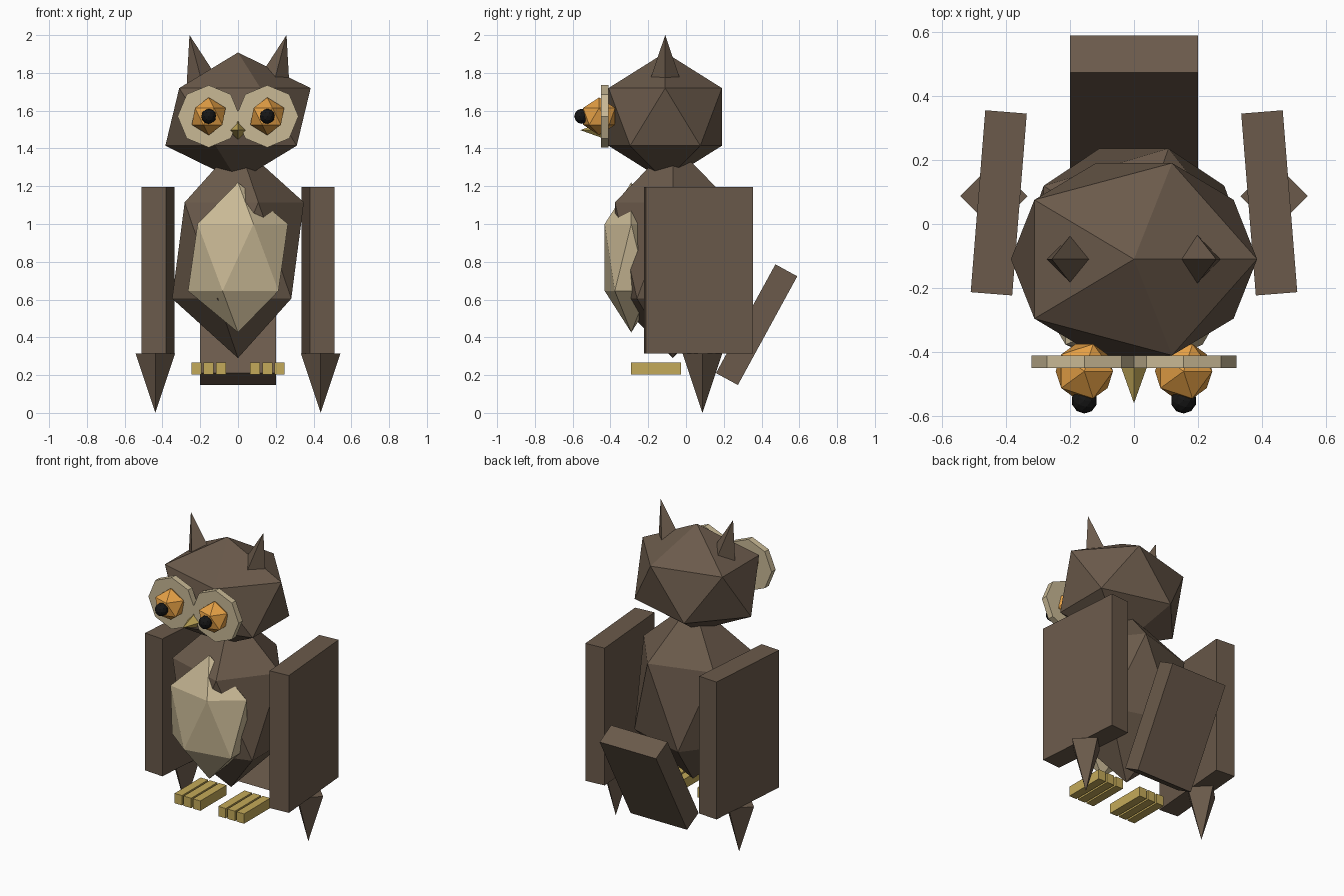
import bpy
from math import pi

if "Cube" in bpy.data.objects:
    bpy.data.objects.remove(bpy.data.objects["Cube"])


def material(name, rgb):
    m = bpy.data.materials.new(name)
    m.diffuse_color = (*rgb, 1)
    m.use_nodes = True
    m.node_tree.nodes["Principled BSDF"].inputs["Base Color"].default_value = m.diffuse_color
    return m


BROWN = material("brown_feathers", (0.145, 0.102, 0.07))
CREAM = material("cream_feathers", (0.58, 0.48, 0.30))
ORANGE = material("orange_eye", (0.78, 0.35, 0.06))
YELLOW = material("yellow_horn", (0.55, 0.40, 0.10))
BLACK = material("black_pupil", (0.008, 0.008, 0.008))


def finish(name, mat, scale=(1, 1, 1)):
    ob = bpy.context.object
    ob.name = name
    ob.scale = scale
    ob.data.materials.append(mat)
    return ob


def ball(name, mat, loc, radii, sub=1):
    bpy.ops.mesh.primitive_ico_sphere_add(subdivisions=sub, radius=1, location=loc)
    return finish(name, mat, radii)


def box(name, mat, loc, size, rot=(0, 0, 0)):
    bpy.ops.mesh.primitive_cube_add(size=1, location=loc, rotation=rot)
    return finish(name, mat, size)


def spike(name, mat, loc, radius, depth, rot=(0, 0, 0)):
    bpy.ops.mesh.primitive_cone_add(vertices=4, radius1=radius, radius2=0,
                                    depth=depth, location=loc, rotation=rot)
    return finish(name, mat)


# Body, belly patch and head
ball("body", BROWN, (0, -0.07, 0.86), (0.39, 0.36, 0.57))
ball("belly", CREAM, (0, -0.29, 0.823), (0.296, 0.165, 0.397))
ball("head", BROWN, (0, -0.11, 1.567), (0.43, 0.353, 0.341))

# Beak and tail
spike("beak", YELLOW, (0, -0.49, 1.497), 0.05, 0.14, (pi / 2, 0, 0))
box("tail", BROWN, (0, 0.374, 0.467), (0.4, 0.132, 0.656), (-0.5, 0, 0))

for side, s in (("left", -1), ("right", 1)):
    # Face disc, eye and pupil
    bpy.ops.mesh.primitive_cylinder_add(vertices=8, radius=0.165, depth=0.04,
                                        location=(s * 0.155, -0.43, 1.57),
                                        rotation=(pi / 2, 0, 0))
    finish(f"face_disc_{side}", CREAM)
    ball(f"eye_{side}", ORANGE, (s * 0.155, -0.46, 1.57), (0.1, 0.1, 0.1))
    ball(f"pupil_{side}", BLACK, (s * 0.155, -0.552, 1.57), (0.04, 0.04, 0.04), 2)

    # Ear tuft, leaning outward
    spike(f"ear_tuft_{side}", BROWN, (s * 0.2235, -0.11, 1.875), 0.085, 0.26,
          (0, s * 0.26, 0))

    # Wing and its pointed tip
    box(f"wing_{side}", BROWN, (s * 0.4225, 0.066, 0.755), (0.13, 0.57, 0.88),
        (0, 0, s * 0.08))
    spike(f"wing_tip_{side}", BROWN, (s * 0.4375, 0.087, 0.1575), 0.105, 0.315,
          (pi, 0, 0))

    # Three toes per foot
    for i in (-1, 0, 1):
        box(f"toe_{side}_{i + 2}", YELLOW, (s * 0.155 + i * 0.065, -0.158, 0.236),
            (0.053, 0.265, 0.063))
